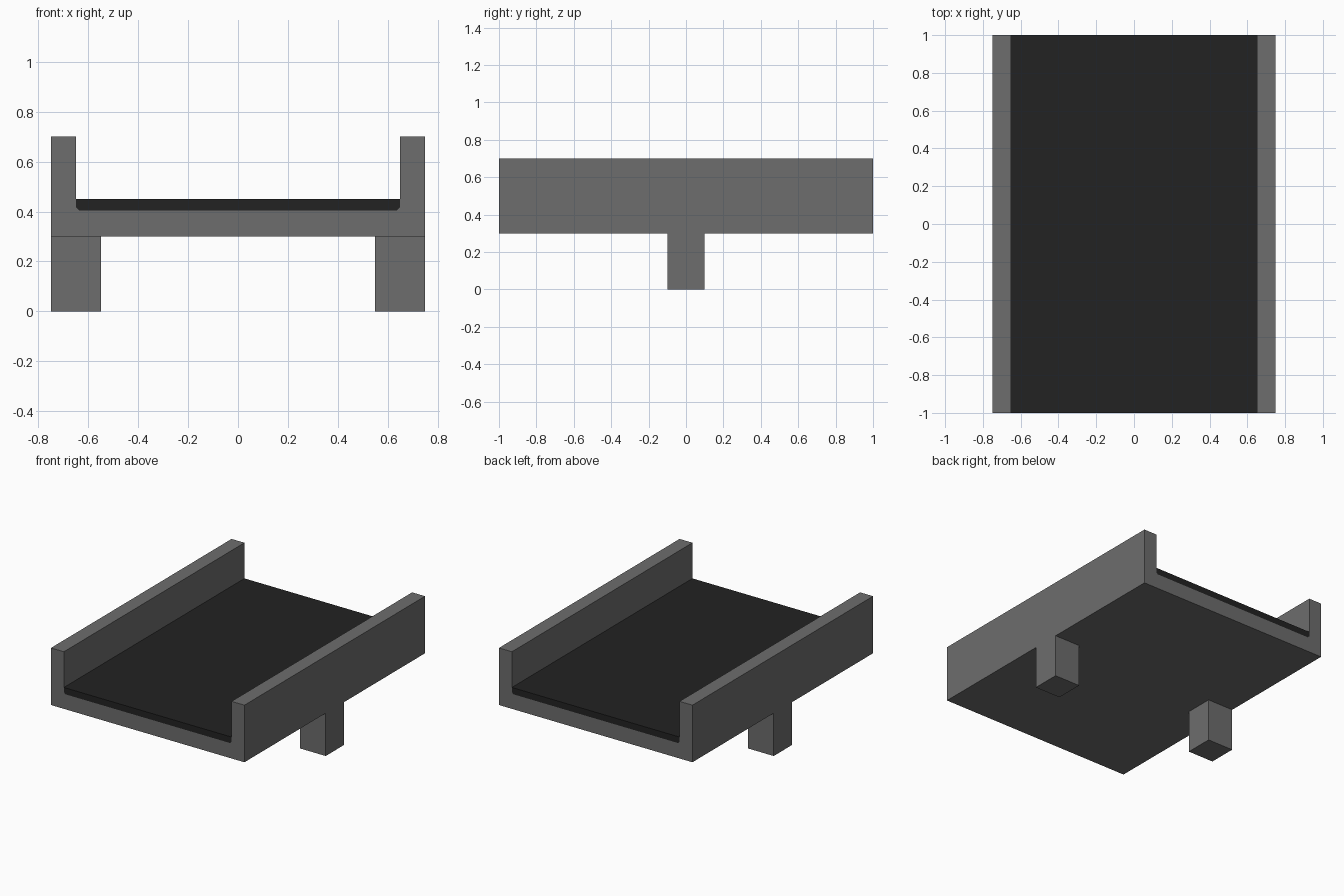
import bpy
import bmesh

old = bpy.data.objects.get("Cube")
if old:
    bpy.data.objects.remove(old, do_unlink=True)


def material(name, value):
    mat = bpy.data.materials.new(name)
    mat.use_nodes = True
    colour = (value, value, value, 1.0)
    mat.diffuse_color = colour
    mat.node_tree.nodes["Principled BSDF"].inputs["Base Color"].default_value = colour
    return mat


def extrude_profile(name, right_half, y0, y1, mat):
    """Mirror a half profile of (x, z) points and extrude it along y."""
    profile = right_half + [(-x, z) for x, z in reversed(right_half)]
    return extrude_outline(name, profile, y0, y1, mat)


def extrude_outline(name, outline, y0, y1, mat):
    bm = bmesh.new()
    face = bm.faces.new([bm.verts.new((x, y0, z)) for x, z in outline])
    new = bmesh.ops.extrude_face_region(bm, geom=[face])["geom"]
    verts = [v for v in new if isinstance(v, bmesh.types.BMVert)]
    bmesh.ops.translate(bm, verts=verts, vec=(0, y1 - y0, 0))
    bmesh.ops.recalc_face_normals(bm, faces=bm.faces)
    mesh = bpy.data.meshes.new(name)
    bm.to_mesh(mesh)
    bm.free()
    mesh.materials.append(mat)
    obj = bpy.data.objects.new(name, mesh)
    bpy.context.collection.objects.link(obj)
    return obj


grey = material("frame grey", 0.153)
black = material("belt black", 0.016)

# U-shaped frame with side walls and a small chamfer inside each corner
extrude_profile("frame", [(0.75, 0.3), (0.75, 0.7), (0.65, 0.7),
                          (0.65, 0.417), (0.638, 0.405)], -1, 1, grey)

# Belt lying in the channel
extrude_profile("belt", [(0.638, 0.405), (0.65, 0.417), (0.65, 0.45)], -1, 1, black)

# One leg under the middle of each side
for side, s in (("left", 1), ("right", -1)):
    extrude_outline(side + "_leg", [(s * 0.55, 0), (s * 0.75, 0),
                                    (s * 0.75, 0.3), (s * 0.55, 0.3)], -0.1, 0.1, grey)
